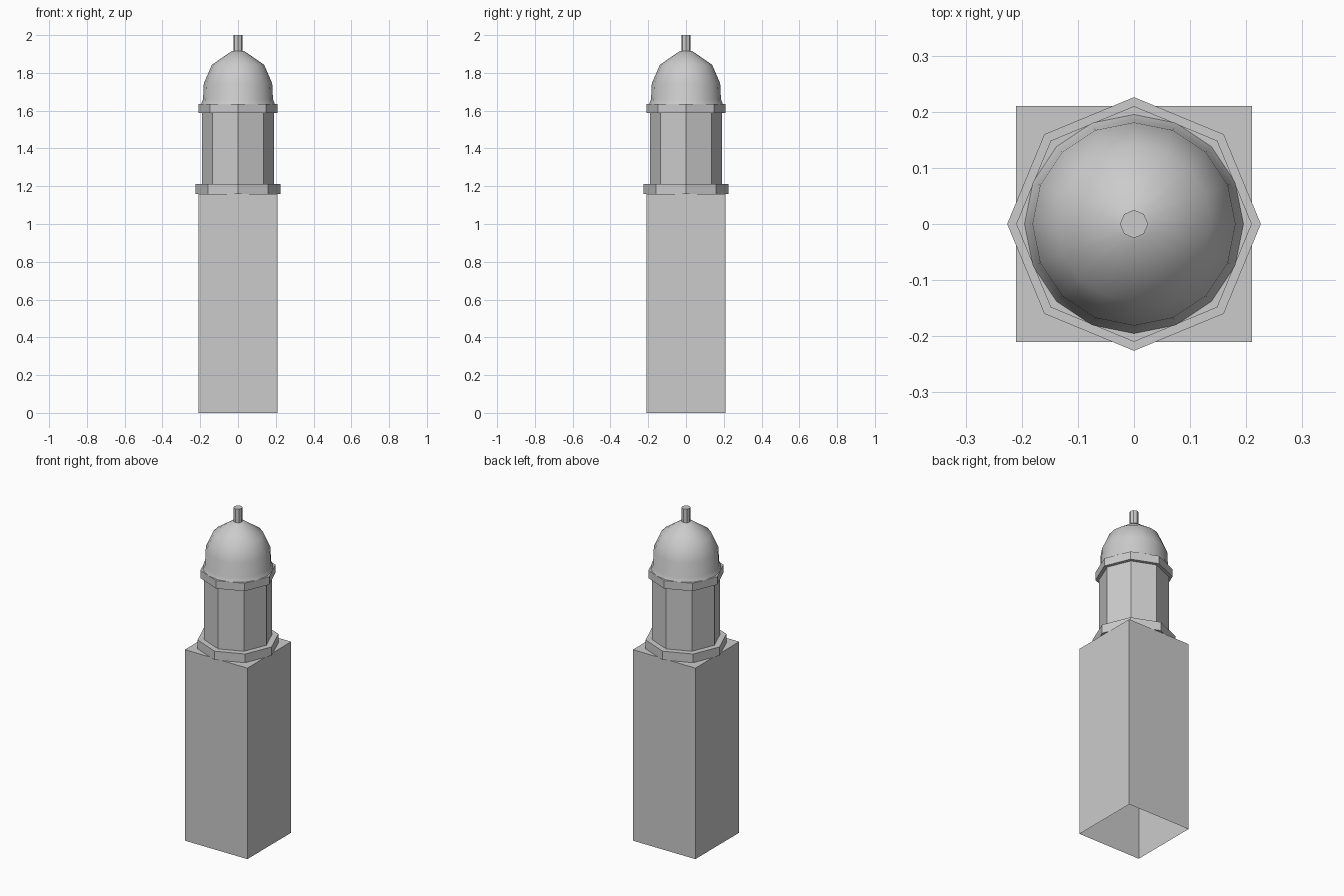
import bpy, bmesh, math

cube = bpy.data.objects.get("Cube")
if cube:
    bpy.data.objects.remove(cube, do_unlink=True)

# One stone colour throughout
stone = bpy.data.materials.new("grey_stone")
stone.use_nodes = True
GREY = (0.6, 0.6, 0.6, 1)
stone.diffuse_color = GREY
stone.node_tree.nodes["Principled BSDF"].inputs["Base Color"].default_value = GREY


def lathe(name, profile, sides, turn=0.0, bottom=True, smooth=False):
    """Stack rings of (radius, height) and cap the ends."""
    bm = bmesh.new()
    rings = []
    for r, z in profile:
        angles = [turn + math.tau * i / sides for i in range(sides)]
        rings.append([bm.verts.new((r * math.cos(a), r * math.sin(a), z)) for a in angles])
    for low, high in zip(rings, rings[1:]):
        for i in range(sides):
            j = (i + 1) % sides
            bm.faces.new((low[i], low[j], high[j], high[i]))
    bm.faces.new(rings[-1])
    if bottom:
        bm.faces.new(rings[0][::-1])
    mesh = bpy.data.meshes.new(name)
    bm.to_mesh(mesh)
    bm.free()
    mesh.materials.append(stone)
    obj = bpy.data.objects.new(name, mesh)
    bpy.context.collection.objects.link(obj)
    if smooth:
        bpy.ops.object.select_all(action="DESELECT")
        obj.select_set(True)
        bpy.context.view_layer.objects.active = obj
        bpy.ops.object.shade_smooth_by_angle(angle=math.radians(40))
    return obj


# Square shaft, open underneath
half = 0.21 * math.sqrt(2)
lathe("square_shaft", [(half, 0), (half, 1.16)], 4, turn=math.pi / 4, bottom=False)

# Octagonal lantern between two ledges
lathe("lower_ledge", [(0.226, 1.16), (0.226, 1.213)], 8)
lathe("octagonal_drum", [(0.19, 1.213), (0.19, 1.587)], 8)
lathe("upper_ledge", [(0.21, 1.587), (0.21, 1.635)], 8)

# Dome with a slightly flared foot, and its finial
dome = [(0.195, 1.635), (0.185, 1.66), (0.181, 1.745), (0.138, 1.843), (0.031, 1.917)]
lathe("dome", dome, 16, smooth=True)
lathe("finial", [(0.025, 1.917), (0.025, 2.0)], 8, smooth=True)
